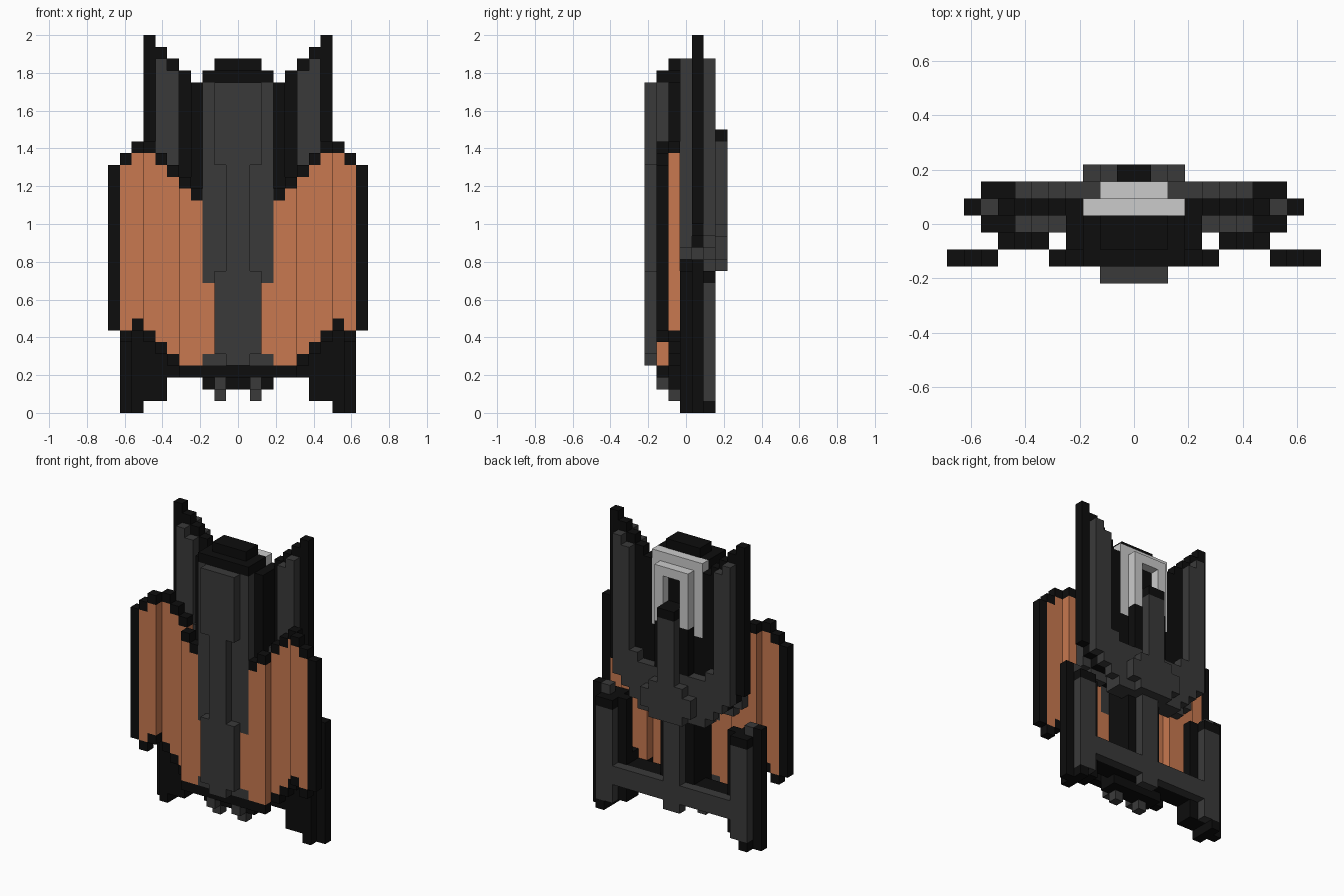
import bpy
from mathutils import Vector

if "Cube" in bpy.data.objects:
    bpy.data.objects.remove(bpy.data.objects["Cube"])

U = 2 / 32                      # edge of one block
cells = {}                      # block position -> part name


def fill(part, x, y, z):
    """Fill a mirrored block range; each range is (start, end)."""
    for i in range(*x):
        for j in range(*y):
            for k in range(*z):
                cells[i, j, k] = part
                cells[-1 - i, j, k] = part


def mat(name, rgb):
    m = bpy.data.materials.new(name)
    m.diffuse_color = (*rgb, 1)
    m.use_nodes = True
    m.node_tree.nodes["Principled BSDF"].inputs["Base Color"].default_value = m.diffuse_color
    return m


BLACK = mat("black", (0.004, 0.004, 0.004))
DARK = mat("dark_grey", (0.042, 0.042, 0.042))
ORANGE = mat("orange", (0.58, 0.19, 0.08))
colours = {
    "inner_body": BLACK, "crossbar": DARK, "lower_post": DARK, "leg": BLACK,
    "leg_back_panel": DARK, "fin_core": BLACK, "fin_panel": DARK,
    "rear_cowl": DARK, "spine": DARK, "spine_cap": BLACK, "light_block": None,
    "wing": ORANGE, "wing_edge": BLACK, "front_plate": DARK,
    "front_cap": BLACK, "tail_nozzle": DARK,
}

# central body
fill("inner_body", (0, 4), (2, 4), (14, 28))
fill("inner_body", (0, 3), (2, 4), (28, 29))
fill("inner_body", (0, 2), (2, 4), (29, 30))
fill("inner_body", (0, 4), (4, 5), (14, 21))
fill("inner_body", (0, 2), (2, 5), (3, 14))
fill("lower_post", (0, 1), (5, 6), (2, 12))

# crossbar between the legs
fill("inner_body", (0, 6), (3, 5), (3, 5))
fill("crossbar", (0, 7), (5, 6), (3, 5))

# legs with raised back panels
fill("leg", (6, 8), (4, 5), (1, 12))
fill("leg", (6, 8), (3, 4), (1, 6))
fill("leg", (7, 9), (3, 4), (1, 12))
fill("leg", (8, 10), (4, 5), (0, 13))
fill("leg", (8, 9), (3, 6), (0, 1))
fill("leg_back_panel", (7, 9), (5, 6), (1, 12))
fill("leg", (7, 9), (5, 6), (11, 12))
fill("leg_back_panel", (8, 9), (4, 5), (12, 13))

# upright fins: stepped black core with grey panels front and back
for x, bottom, top in ((3, 13, 28), (4, 14, 29), (5, 14, 30),
                       (6, 15, 31), (7, 16, 32)):
    fill("fin_core", (x, x + 1), (4, 5), (bottom, top))
for x, bottom, top in ((4, 13, 20), (5, 13, 29), (6, 14, 30)):
    fill("fin_panel", (x, x + 1), (3, 4), (bottom, top))
for x, bottom, top in ((4, 13, 18), (5, 14, 29), (6, 15, 30)):
    fill("fin_panel", (x, x + 1), (5, 6), (bottom, top))

# rear cowl and spine
fill("rear_cowl", (0, 4), (4, 6), (12, 17))
fill("rear_cowl", (1, 2), (6, 7), (12, 16))
fill("rear_cowl", (2, 3), (6, 7), (13, 15))
fill("inner_body", (0, 2), (5, 6), (17, 24))
fill("spine", (0, 1), (6, 7), (12, 23))
fill("spine_cap", (0, 1), (6, 7), (23, 24))

# pale block behind the head, with a dark slot
fill("light_block", (0, 3), (4, 5), (21, 29))
fill("light_block", (1, 2), (5, 6), (22, 28))
fill("light_block", (0, 1), (5, 6), (27, 28))
fill("inner_body", (0, 1), (4, 5), (21, 27))

# wings: column, depth layer, bottom, top
for x, y, z0, z1 in ((3, 1, 4, 18), (4, 1, 4, 19), (5, 2, 5, 20), (6, 2, 6, 21),
                     (7, 2, 7, 22), (8, 1, 8, 22), (9, 1, 7, 21)):
    fill("wing_edge", (x, x + 1), (y, y + 1), (z0 - 1, z1 + 1))
    fill("wing", (x, x + 1), (y, y + 1), (z0, z1))
fill("wing_edge", (10, 11), (1, 2), (7, 21))

# front plate
fill("front_plate", (0, 3), (1, 2), (4, 28))
fill("wing", (2, 3), (1, 2), (5, 11))
fill("front_cap", (0, 3), (1, 2), (28, 29))
fill("front_plate", (0, 2), (0, 1), (5, 12))
fill("front_plate", (0, 1), (0, 1), (4, 21))
fill("front_plate", (0, 2), (0, 1), (21, 28))

# tail underside
fill("wing_edge", (0, 3), (1, 3), (3, 4))
fill("inner_body", (0, 3), (2, 4), (2, 3))
fill("tail_nozzle", (1, 2), (1, 2), (2, 3))
fill("tail_nozzle", (1, 2), (2, 3), (1, 3))

# block face corners for each outward direction
FACES = {
    (1, 0, 0): ((1, 0, 0), (1, 1, 0), (1, 1, 1), (1, 0, 1)),
    (-1, 0, 0): ((0, 0, 0), (0, 0, 1), (0, 1, 1), (0, 1, 0)),
    (0, 1, 0): ((0, 1, 0), (0, 1, 1), (1, 1, 1), (1, 1, 0)),
    (0, -1, 0): ((0, 0, 0), (1, 0, 0), (1, 0, 1), (0, 0, 1)),
    (0, 0, 1): ((0, 0, 1), (1, 0, 1), (1, 1, 1), (0, 1, 1)),
    (0, 0, -1): ((0, 0, 0), (0, 1, 0), (1, 1, 0), (1, 0, 0)),
}

# turn every part into a mesh of its outside faces
for part, material in colours.items():
    index, faces = {}, []
    for cell in [c for c, p in cells.items() if p == part]:
        for d, corners in FACES.items():
            if tuple(a + b for a, b in zip(cell, d)) in cells:
                continue
            pts = [tuple(a + b for a, b in zip(cell, c)) for c in corners]
            faces.append([index.setdefault(p, len(index)) for p in pts])
    if not faces:
        continue
    mesh = bpy.data.meshes.new(part)
    mesh.from_pydata([Vector((x, y - 3.5, z)) * U for x, y, z in index], [], faces)
    if material:
        mesh.materials.append(material)
    bpy.context.collection.objects.link(bpy.data.objects.new(part, mesh))
